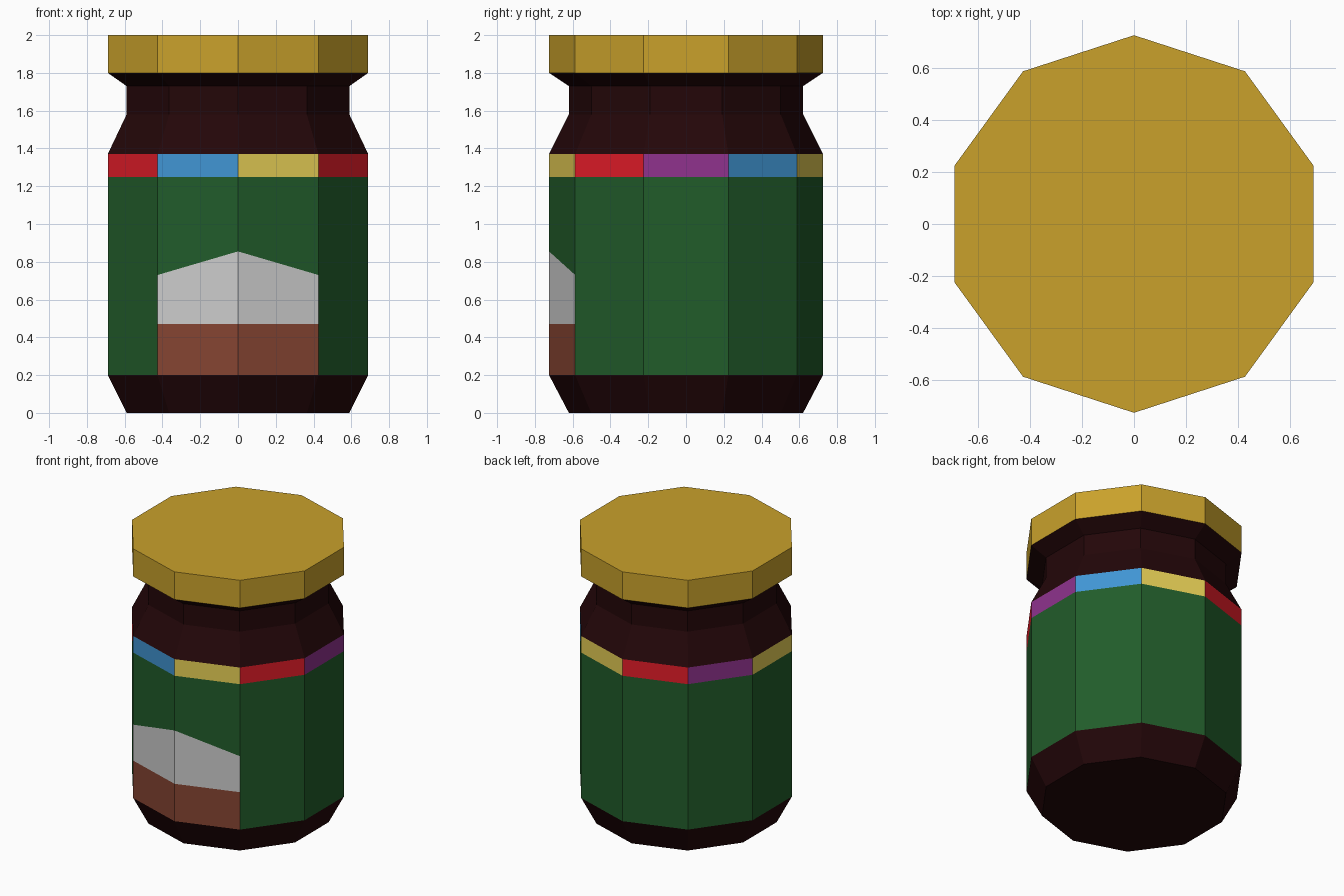
import bpy, bmesh
from math import cos, sin, radians

if "Cube" in bpy.data.objects:
    bpy.data.objects.remove(bpy.data.objects["Cube"])

SIDES = 10
R, R_IN = 0.725, 0.62


def material(name, r, g, b):
    m = bpy.data.materials.new(name)
    m.diffuse_color = [(c / 255) ** 2.2 for c in (r, g, b)] + [1]
    m.use_nodes = True
    m.node_tree.nodes["Principled BSDF"].inputs["Base Color"].default_value = m.diffuse_color
    return m


DARK = material("dark_contents", 40, 15, 17)
GREEN = material("label_green", 38, 92, 46)
GREY = material("picture_grey", 203, 203, 203)
BROWN = material("picture_brown", 132, 70, 53)
GOLD = material("lid_gold", 200, 160, 47)
RED = material("band_red", 226, 34, 45)
BLUE = material("band_blue", 66, 148, 210)
YELLOW = material("band_yellow", 230, 206, 86)
PURPLE = material("band_purple", 142, 54, 140)


def point(k, r, z):
    a = radians(-90 + 360 / SIDES * k)
    return (r * cos(a), r * sin(a), z)


def shell(name, profile, mats, sides=range(SIDES), cap=None):
    """Flat-sided wall. profile: (radius, z) rows, z may be a function of the
    corner number; mats are cycled over the sides; cap closes row 0 or -1."""
    bm = bmesh.new()

    def ring(r, z, corners):
        return [bm.verts.new(point(k, r, z(k) if callable(z) else z)) for k in corners]

    full = len(sides) == SIDES
    corners = list(sides) + ([] if full else [sides[-1] + 1])
    rows = [ring(r, z, corners) for r, z in profile]
    used = list(dict.fromkeys(mats))
    for lo, hi in zip(rows, rows[1:]):
        for i in range(len(sides)):
            j = (i + 1) % len(corners)
            f = bm.faces.new((lo[i], lo[j], hi[j], hi[i]))
            f.material_index = used.index(mats[i % len(mats)])
    if cap == "bottom":
        bm.faces.new(rows[0][::-1])
    elif cap == "top":
        bm.faces.new(rows[-1])
    me = bpy.data.meshes.new(name)
    bm.to_mesh(me)
    bm.free()
    for m in used:
        me.materials.append(m)
    ob = bpy.data.objects.new(name, me)
    bpy.context.collection.objects.link(ob)
    return ob


def peak(k):
    return 0.855 if k == 0 else 0.73


# Jar base, and shoulder with neck flaring out to the lid
shell("jar_base", [(R_IN, 0), (R, 0.2)], [DARK], cap="bottom")
shell("jar_neck", [(R, 1.37), (R_IN, 1.58), (R_IN, 1.73), (R, 1.8)], [DARK])

# Label: plain wrap, and the two front panels with the picture
front = range(-1, 1)
shell("label_wrap", [(R, 0.2), (R, 1.25)], [GREEN], sides=range(1, 9))
shell("label_front_top", [(R, peak), (R, 1.25)], [GREEN], sides=front)
shell("label_picture_grey", [(R, 0.47), (R, peak)], [GREY], sides=front)
shell("label_picture_brown", [(R, 0.2), (R, 0.47)], [BROWN], sides=front)

# Coloured band, starting from the panel right of front centre
shell("colour_band", [(R, 1.25), (R, 1.37)],
      [YELLOW, RED, PURPLE, BLUE, YELLOW, RED, PURPLE, YELLOW, RED, BLUE])

# Lid
shell("lid", [(R, 1.8), (R, 2.0)], [GOLD], cap="top")
